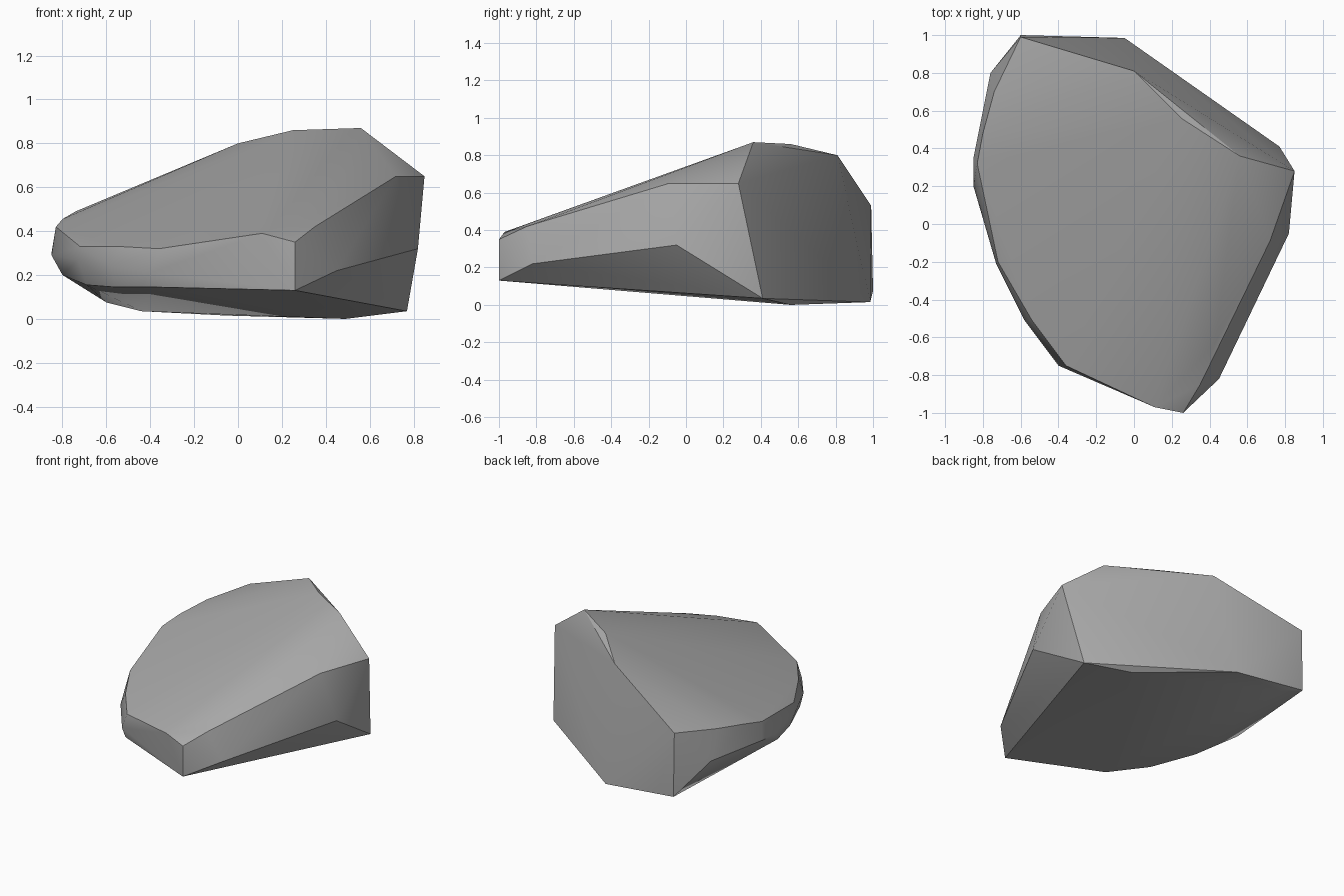
import bpy
import bmesh
import math

# Remove the default cube
default_cube = bpy.data.objects.get("Cube")
if default_cube:
    bpy.data.objects.remove(default_cube, do_unlink=True)


def make_material(name, colour):
    material = bpy.data.materials.new(name)
    material.use_nodes = True
    material.diffuse_color = colour
    shader = material.node_tree.nodes["Principled BSDF"]
    shader.inputs["Base Color"].default_value = colour
    shader.inputs["Roughness"].default_value = 0.9
    return material


def hull_object(name, outlines, material, sharp_angle):
    """Wrap a convex skin around the given outlines."""
    shape = bmesh.new()
    for outline in outlines:
        for point in outline:
            shape.verts.new(point)
    bmesh.ops.convex_hull(shape, input=shape.verts[:])

    # Drop points that ended up inside the skin
    unused = [v for v in shape.verts if not v.link_faces]
    bmesh.ops.delete(shape, geom=unused, context="VERTS")
    bmesh.ops.recalc_face_normals(shape, faces=shape.faces[:])

    mesh = bpy.data.meshes.new(name)
    shape.to_mesh(mesh)
    shape.free()
    mesh.materials.append(material)
    rock = bpy.data.objects.new(name, mesh)
    bpy.context.collection.objects.link(rock)

    bpy.ops.object.select_all(action="DESELECT")
    rock.select_set(True)
    bpy.context.view_layer.objects.active = rock
    bpy.ops.object.shade_smooth_by_angle(angle=sharp_angle)
    return rock


# Rim of the sloping top, along the back ridge and the right-hand edge
ridge = [(-.6, .99, .53), (0, .81, .8), (.25, .56, .86), (.56, .36, .87)]
east_rim = [(.85, .28, .65), (.72, -.09, .65), (.43, -.63, .5),
            (.35, -.85, .42), (.26, -1, .35)]

# Rim of the top, along the low front and the rounded side
front_rim = [(.11, -.97, .39), (-.36, -.75, .32), (-.54, -.51, .33)]
west_rim = [(-.72, -.2, .33), (-.83, .32, .42), (-.8, .48, .455),
            (-.74, .7, .49)]

# Widest belt around the middle
belt = [(.82, -.05, .32), (.45, -.82, .22), (-.4, -.75, .21),
        (-.58, -.51, .24), (-.73, -.21, .27), (-.85, .2, .29),
        (-.85, .35, .3), (-.76, .8, .3)]

# Outline of the base
base = [(-.6, 1, .075), (-.44, .95, .035), (-.05, .985, .015),
        (.49, .56, 0), (.77, .41, .035), (.26, -1, .13),
        (-.38, -.74, .145), (-.56, -.5, .145), (-.69, -.2, .155),
        (-.8, .1, .2)]

stone = make_material("grey stone", (.4, .4, .4, 1))
hull_object("boulder", [ridge, east_rim, front_rim, west_rim, belt, base],
            stone, math.radians(30))
